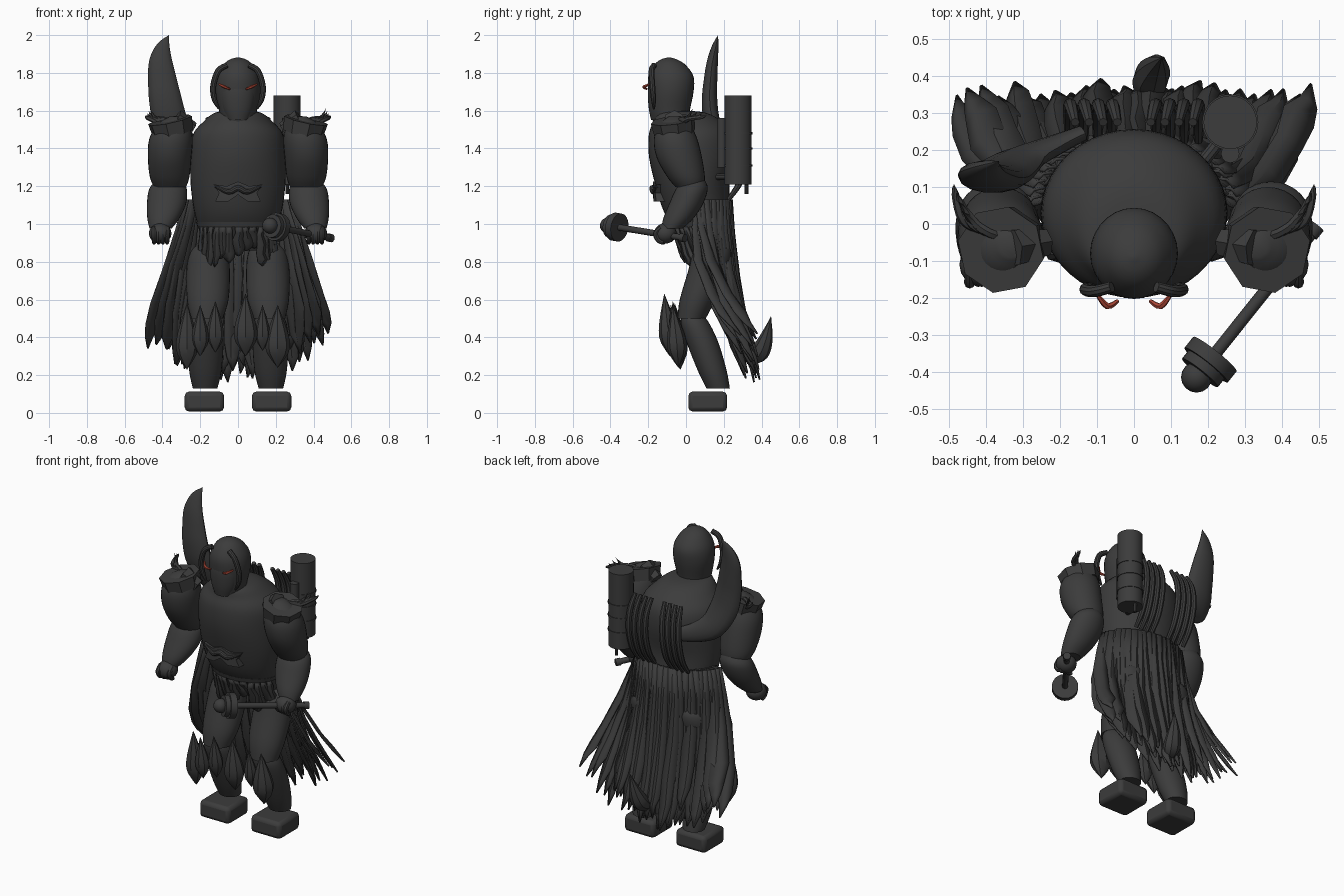
import bpy, bmesh, math, random
from mathutils import Vector, Matrix

random.seed(4)
old = bpy.data.objects.get("Cube")
if old:
    bpy.data.objects.remove(old, do_unlink=True)


def material(name, rgb):
    m = bpy.data.materials.new(name)
    m.use_nodes = True
    m.diffuse_color = (*rgb, 1)
    m.node_tree.nodes["Principled BSDF"].inputs["Base Color"].default_value = (*rgb, 1)
    return m


GREY = material("charcoal grey", (0.045, 0.045, 0.045))
RED = material("ember red", (0.40, 0.06, 0.035))
made = []


def finish(name, bm, mat=GREY):
    bmesh.ops.recalc_face_normals(bm, faces=bm.faces)
    mesh = bpy.data.meshes.new(name)
    bm.to_mesh(mesh)
    bm.free()
    mesh.materials.append(mat)
    ob = bpy.data.objects.new(name, mesh)
    bpy.context.collection.objects.link(ob)
    made.append(ob)
    return ob


def spline(pts, steps):
    """Catmull-Rom resampling of equal-length tuples."""
    p = [pts[0]] + list(pts) + [pts[-1]]
    out = []
    for i in range(1, len(p) - 2):
        for k in range(steps):
            t = k / steps
            out.append([0.5 * (2 * b + (c - a) * t + (2 * a - 5 * b + 4 * c - d) * t * t
                               + (3 * b - a - 3 * c + d) * t ** 3)
                        for a, b, c, d in zip(*p[i - 1:i + 3])])
    return out + [list(pts[-1])]


def skin(bm, rings):
    loops = [[bm.verts.new(v) for v in r] for r in rings]
    n = len(loops[0])
    for a, b in zip(loops, loops[1:]):
        for i in range(n):
            j = (i + 1) % n
            bm.faces.new((a[i], a[j], b[j], b[i]))
    bm.faces.new(loops[0])
    bm.faces.new(loops[-1])


def loft(name, rows, side=1, n=28, steps=4):
    """Stack of level ellipses: x, y, z, half width, half depth."""
    bm = bmesh.new()
    skin(bm, [[(side * (x + rx * math.cos(i * math.tau / n)), y + ry * math.sin(i * math.tau / n), z)
               for i in range(n)] for x, y, z, rx, ry in spline(rows, steps)])
    return finish(name, bm)


def sweep(name, rows, side=1, n=10, flat=1.0, mat=GREY, steps=4, ref=(0, 1, 0)):
    """Tube along a path: x, y, z, radius; flat squashes it along ref."""
    rows = spline(rows, steps)
    pts = [Vector(r[:3]) for r in rows]
    rings = []
    for i, p in enumerate(pts):
        t = (pts[min(i + 1, len(pts) - 1)] - pts[max(i - 1, 0)]).normalized()
        u = t.cross(Vector(ref)).normalized()
        v = u.cross(t)
        r = max(rows[i][3], 0.001)
        ring = [p + u * r * math.cos(a) + v * r * flat * math.sin(a)
                for a in (k * math.tau / n for k in range(n))]
        rings.append([(side * q.x, q.y, q.z) for q in ring])
    bm = bmesh.new()
    skin(bm, rings)
    return finish(name, bm, mat)


def rod(name, a, b, r, r2=None, n=24):
    a, b = Vector(a), Vector(b)
    bm = bmesh.new()
    rot = (b - a).to_track_quat('Z', 'Y').to_matrix().to_4x4()
    bmesh.ops.create_cone(bm, cap_ends=True, segments=n, radius1=r, radius2=r if r2 is None else r2,
                          depth=(b - a).length, matrix=Matrix.Translation((a + b) / 2) @ rot)
    return finish(name, bm)


def ball(name, c, r, scale=(1, 1, 1)):
    bm = bmesh.new()
    bmesh.ops.create_uvsphere(bm, u_segments=16, v_segments=10, radius=r,
                              matrix=Matrix.Translation(c) @ Matrix.Diagonal((*scale, 1)))
    return finish(name, bm)


def ribbon(bm, top, tip, width, angle, sag=0.0):
    """Folded ragged cloth strip facing outward at the given angle; sag pulls it forward."""
    top, tip = Vector(top), Vector(tip)
    across = Vector((math.cos(angle), -math.sin(angle), 0))
    out = Vector((math.sin(angle), math.cos(angle), 0))
    rows = []
    for t, w in ((0, .5), (.2, .65), (.45, .8), (.7, 1), (.84, .95), (.92, .6), (1, .08)):
        w *= width * random.uniform(.85, 1.15) / 2
        c = top.lerp(tip, t) + across * random.uniform(-.008, .008)
        c.y -= sag * math.sin(math.pi * t)
        rows.append([bm.verts.new(c + across * w * k + out * w * f)
                     for k, f in ((-1, 0), (-.2, .3), (1, -.1))])
    for a, b in zip(rows, rows[1:]):
        for i in range(2):
            bm.faces.new((a[i], a[i + 1], b[i + 1], b[i]))


def cloth(name, bm):
    mod = finish(name, bm).modifiers.new("thickness", 'SOLIDIFY')
    mod.thickness = 0.008


# Torso and head
loft("torso", [(0, .11, .86, .17, .1), (0, .09, .95, .2, .135), (0, .06, 1.06, .23, .175),
               (0, .035, 1.2, .25, .195), (0, .03, 1.35, .252, .225), (0, .025, 1.47, .24, .222),
               (0, .01, 1.54, .185, .185), (0, -.03, 1.59, .12, .13), (0, -.06, 1.6, .03, .03)], n=40)
loft("head", [(0, -.08, 1.53, .09, .09), (0, -.085, 1.6, .1, .105), (0, -.08, 1.7, .118, .12),
              (0, -.08, 1.78, .112, .12), (0, -.085, 1.84, .08, .085), (0, -.09, 1.87, .045, .045),
              (0, -.09, 1.882, .005, .005)])
loft("face_guard", [(0, -.13, 1.55, .06, .055), (0, -.13, 1.62, .085, .068),
                    (0, -.125, 1.72, .094, .075), (0, -.11, 1.82, .065, .06)])

# Belly ornament
bm = bmesh.new()
half = [(0, 1.155), (.05, 1.12), (.12, 1.12), (.1, 1.165), (.13, 1.21), (.06, 1.2), (0, 1.225)]
outline = half + [(-x, z) for x, z in half[-2:0:-1]]
face = bm.faces.new([bm.verts.new((x, -.175 + 1.2 * x * x, z)) for x, z in outline])
ext = bmesh.ops.extrude_face_region(bm, geom=[face])
bmesh.ops.translate(bm, vec=(0, .05, 0), verts=[v for v in ext["geom"] if isinstance(v, bmesh.types.BMVert)])
bmesh.ops.triangulate(bm, faces=[f for f in bm.faces if len(f.verts) > 4])
finish("belly_ornament", bm)
sweep("ornament_brow", [(-.12, -.155, 1.2, .008), (-.05, -.172, 1.17, .014), (0, -.178, 1.19, .016),
                        (.05, -.172, 1.17, .014), (.12, -.155, 1.2, .008)])
loft("belt", [(0, .08, .985, .215, .16), (0, .078, 1.01, .222, .165)], n=36, steps=1)

for s, tag in ((1, "left_"), (-1, "right_")):
    # Brow horns and glowing eyes
    sweep(tag + "brow_horn", [(.06, -.17, 1.84, .015), (.105, -.182, 1.81, .016), (.131, -.178, 1.73, .016),
                              (.125, -.172, 1.66, .014), (.1, -.17, 1.61, .006)], s)
    sweep(tag + "eye", [(.1, -.19, 1.74, .005), (.072, -.222, 1.726, .009), (.043, -.207, 1.714, .005)],
          s, n=6, mat=RED)
    # Arms, elbows set back and forearms reaching forward
    loft(tag + "upper_arm", [(.33, -.06, 1.57, .03, .03), (.34, -.06, 1.53, .085, .08),
                             (.355, -.055, 1.45, .115, .115), (.362, -.035, 1.35, .115, .12),
                             (.362, .0, 1.25, .105, .1), (.36, .02, 1.195, .085, .075)], s)
    loft(tag + "forearm", [(.362, .045, 1.24, .06, .05), (.37, .032, 1.19, .098, .083),
                           (.378, .002, 1.11, .104, .09), (.395, -.04, 1.03, .085, .08),
                           (.41, -.075, .975, .058, .055)], s)
    ball(tag + "hand", (s * .412, -.11, .95), .06, (1, 1, .9))
    for k in range(4):
        x, y = .375 + k * .023, -.14 - .004 * k
        sweep(f"{tag}finger_{k}", [(x, y + .02, .98, .014), (x, y - .008, .95, .015),
                                   (x, y + .005, .915, .013), (x, y + .03, .9, .01)], s, n=8)
    # Broad faceted shoulder pads with thin claws
    rod(tag + "shoulder_pad", (s * .345, -.06, 1.48), (s * .36, -.07, 1.55), .11, .12, 8)
    rod(tag + "shoulder_pad_lip", (s * .24, -.05, 1.5), (s * .33, -.065, 1.555), .04, .055, 6)
    for k in range(4):
        o = k * .024
        sweep(f"{tag}shoulder_claw_{k}", [(.34 + o, -.04 + o * .3, 1.53, .012), (.39 + o, -.025 + o * .5, 1.555, .013),
                                          (.44 + o * .6, .01 + o, 1.565, .01), (.465 + o * .3, .035 + o, 1.61 - o * .5, 0)],
              s, n=6)
    # Legs and feet
    loft(tag + "thigh", [(.15, .15, .9, .06, .06), (.155, .14, .85, .1, .1), (.158, .118, .75, .115, .107),
                         (.16, .062, .6, .11, .095), (.165, .03, .5, .085, .075)], s)
    loft(tag + "shin", [(.168, .03, .53, .06, .05), (.17, .05, .47, .088, .076), (.172, .092, .36, .095, .084),
                        (.173, .14, .22, .085, .076), (.174, .17, .13, .065, .062)], s)
    bm = bmesh.new()
    bmesh.ops.create_cube(bm, size=1, matrix=Matrix.Translation((s * .178, .115, .06))
                          @ Matrix.Diagonal((.208, .205, .105, 1)))
    bev = finish(tag + "foot", bm).modifiers.new("rounding", 'BEVEL')
    bev.width, bev.segments = .022, 2
    # Curved back ribs hooking over at the top
    for k in range(4):
        x = .06 + k * .038
        sweep(f"{tag}back_rib_{k}", [(x, .225, 1.13, .012), (x, .285, 1.22, .017), (x, .32, 1.35, .018),
                                     (x - .005, .315, 1.47, .017), (x - .015, .275, 1.56, .012)], s,
              n=8, ref=(1, 0, 0))

# Pointed knee leaves: foot point x, y, z, height, half width
for k, (x, y, z, h, w) in enumerate([(-.27, -.03, .23, .35, .058), (-.12, -.04, .32, .27, .045),
                                     (.04, -.085, .3, .33, .062), (.21, -.04, .24, .33, .065),
                                     (-.2, -.06, .3, .27, .045), (.13, -.05, .33, .24, .04)]):
    sweep(f"knee_leaf_{k}", [(x, y, z, 0), (x, y - .005, z + h * .22, w * .85), (x, y - .01, z + h * .42, w),
                             (x, y - .02, z + h * .7, w * .6), (x, y - .03, z + h, 0)],
          n=8, flat=.8, steps=2)

# Great horn on the right of the back
sweep("great_horn", [(-.14, .245, 1.37, .045), (-.22, .21, 1.39, .06), (-.305, .172, 1.44, .078),
                     (-.36, .135, 1.55, .09), (-.385, .125, 1.66, .086), (-.4, .13, 1.76, .076),
                     (-.409, .14, 1.86, .062), (-.395, .155, 1.94, .036), (-.365, .17, 2.0, 0)], n=14, flat=.48)

# Back tank
rod("tank", (.26, .275, 1.21), (.26, .275, 1.68), .072, n=32)
for k, z in enumerate((1.31, 1.4, 1.48)):
    rod(f"tank_band_{k}", (.26, .275, z - .006), (.26, .275, z + .006), .076, n=32)
rod("tank_pipe", (.26, .19, 1.3), (.26, .19, 1.56), .025, n=12)
rod("tank_nozzle", (.26, .32, 1.16), (.26, .32, 1.22), .01, n=10)
rod("tank_bracket", (.18, .16, 1.25), (.26, .26, 1.25), .018, n=10)

# Mace held in the left hand
end, head = Vector((.495, -.005, .925)), Vector((.2, -.375, .985))
axis = (head - end).normalized()
rod("mace_handle", end, head, .017, n=12)
rod("mace_pommel", end, end + axis * .03, .022, n=12)
rod("mace_disc", head - axis * .03, head + axis * .008, .075)
rod("mace_tier", head + axis * .008, head + axis * .035, .062)
ball("mace_cap", head + axis * .05, .042)

# Ragged cloak: outer sheet falls straight, inner sheet hugs the legs before flaring
for layer, count, size, inset in (("outer", 26, .095, 0), ("inner", 18, .1, .05)):
    bm = bmesh.new()
    for i in range(count):
        f = 2 * i / (count - 1) - 1
        a = f * 1.5
        top = ((.265 - inset / 2) * math.sin(a), .06 + (.18 - inset / 2) * math.cos(a), 1.13)
        tip = ((.485 - inset) * f, .375 - inset + random.uniform(-.02, .02) - .02 * f * f,
               .2 + .17 * f * f + random.uniform(-.04, .09))
        ribbon(bm, top, tip, size, a * .4, .025 + .05 * abs(f) + inset * .5)
    cloth("cloak_" + layer, bm)

# Torn front fringe
bm = bmesh.new()
for i in range(13):
    f = i / 6 - 1
    a = math.pi - f * 1.2
    top = (.21 * math.sin(a), .08 + .155 * math.cos(a), .985)
    tip = (top[0] * 1.05, top[1] + .07, random.uniform(.76, .88))
    ribbon(bm, top, tip, .06, a)
cloth("front_fringe", bm)

# Curved spike at the cloak hem
sweep("hem_spike", [(.03, .34, .28, .03), (.045, .39, .32, .05), (.06, .425, .4, .035), (.075, .45, .51, 0)], n=8)

# Smooth shading with sharp creases kept
bpy.ops.object.select_all(action='DESELECT')
for ob in made:
    ob.select_set(True)
bpy.context.view_layer.objects.active = made[0]
bpy.ops.object.shade_smooth_by_angle(angle=math.radians(35))
